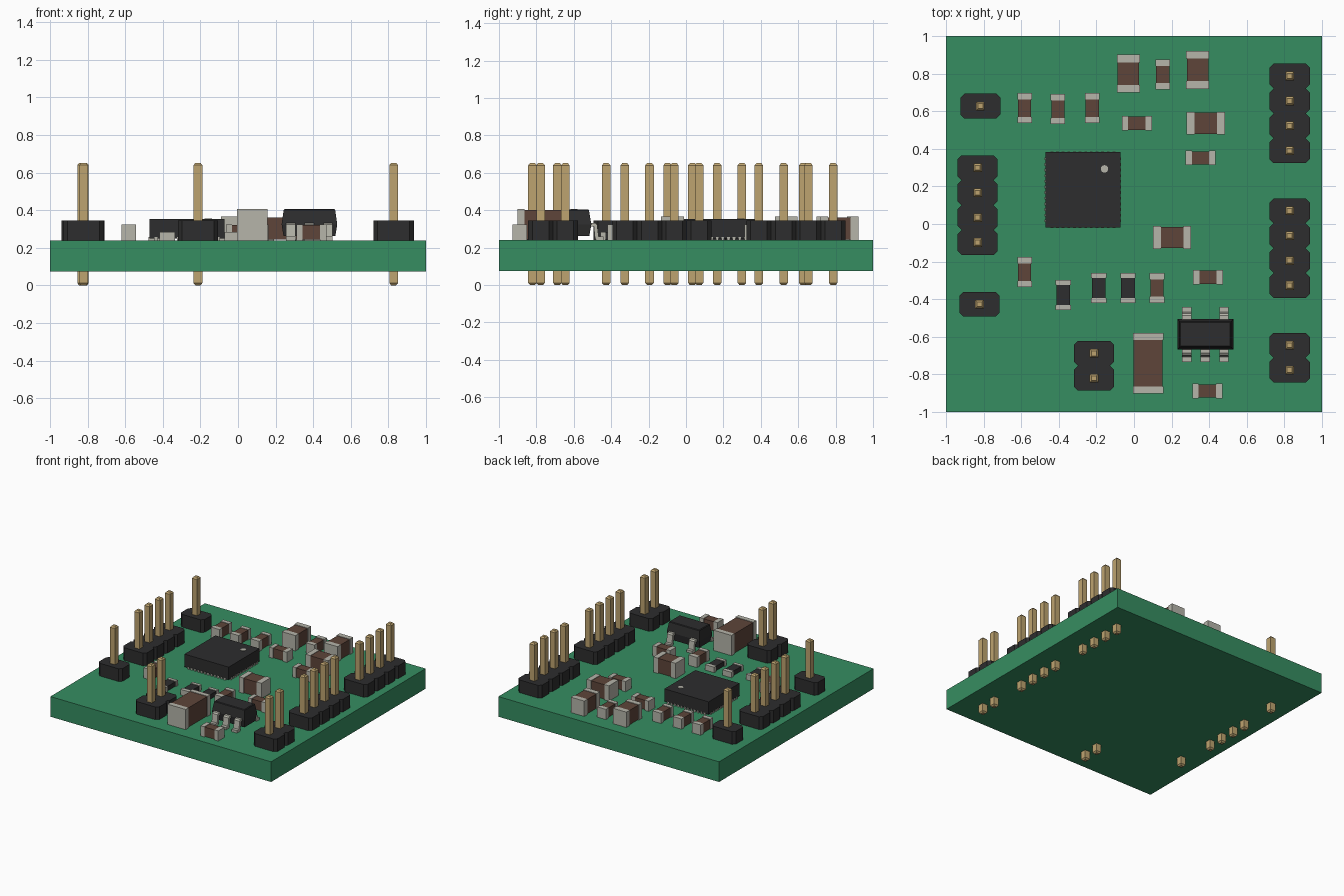
import bpy, bmesh, math
from mathutils import Matrix

cube = bpy.data.objects.get("Cube")
if cube:
    bpy.data.objects.remove(cube, do_unlink=True)


def material(name, rgb):
    lin = [((c / 255 + 0.055) / 1.055) ** 2.4 for c in rgb] + [1.0]
    m = bpy.data.materials.new(name)
    m.diffuse_color = lin
    m.use_nodes = True
    bsdf = next(n for n in m.node_tree.nodes if n.type == 'BSDF_PRINCIPLED')
    bsdf.inputs["Base Color"].default_value = lin
    return m


GREEN = material("board green", (54, 141, 97))
BLACK = material("plastic black", (45, 45, 46))
GOLD = material("pin gold", (190, 164, 112))
SILVER = material("solder silver", (182, 181, 170))
BROWN = material("ceramic brown", (94, 69, 58))

BOARD_BOTTOM, BOARD_TOP = 0.075, 0.24
PITCH = 0.1325


def finish(bm, name, mats):
    bmesh.ops.recalc_face_normals(bm, faces=bm.faces)
    me = bpy.data.meshes.new(name)
    bm.to_mesh(me)
    bm.free()
    for m in mats:
        me.materials.append(m)
    ob = bpy.data.objects.new(name, me)
    bpy.context.collection.objects.link(ob)
    return ob


def add_box(bm, x, y, z0, z1, sx, sy, mat=0):
    """Box by centre, height range and size."""
    mtx = Matrix.Translation((x, y, (z0 + z1) / 2)) @ Matrix.Diagonal((sx, sy, z1 - z0, 1))
    verts = bmesh.ops.create_cube(bm, size=1, matrix=mtx)["verts"]
    for f in {f for v in verts for f in v.link_faces}:
        f.material_index = mat


def add_loft(bm, x, y, rings):
    """Rectangular rings (z, half x, half y) joined and capped."""
    loops = [[bm.verts.new((x + sx * hx, y + sy * hy, z))
              for sx, sy in ((-1, -1), (1, -1), (1, 1), (-1, 1))] for z, hx, hy in rings]
    for a, b in zip(loops, loops[1:]):
        for i in range(4):
            j = (i + 1) % 4
            bm.faces.new((a[i], a[j], b[j], b[i]))
    bm.faces.new(loops[0][::-1])
    bm.faces.new(loops[-1])


def add_prism(bm, pts, offset):
    """Outline of 3D points extruded along an offset."""
    f = bm.faces.new([bm.verts.new(p) for p in pts])
    new = bmesh.ops.extrude_face_region(bm, geom=[f], use_keep_orig=True)["geom"]
    bmesh.ops.translate(bm, vec=offset, verts=[v for v in new if isinstance(v, bmesh.types.BMVert)])


# Circuit board
bm = bmesh.new()
add_box(bm, 0, 0, BOARD_BOTTOM, BOARD_TOP, 2, 2)
finish(bm, "circuit_board", [GREEN])


# Pin headers: notched housing and square pins with tapered tips
def header(name, x, y_top, count):
    w, h, c = 0.107, PITCH / 2, 0.022
    right, left = [], []
    for i in range(count):
        y = y_top - i * PITCH
        for dx, dy in ((w - c, h), (w, h - c), (w, c - h), (w - c, -h)):
            if i and dy == h:
                continue
            right.append((x + dx, y + dy, BOARD_TOP))
            left.append((x - dx, y + dy, BOARD_TOP))
    bm = bmesh.new()
    add_prism(bm, right + left[::-1], (0, 0, 0.104))
    finish(bm, name + "_housing", [BLACK])
    bm = bmesh.new()
    r, t = 0.023, 0.013
    for i in range(count):
        add_loft(bm, x, y_top - i * PITCH,
                 [(0, t, t), (0.012, r, r), (0.64, r, r), (0.652, t, t)])
    finish(bm, name + "_pins", [GOLD])


header("left_back_header", -0.817, 0.627, 1)
header("left_middle_header", -0.832, 0.299, 4)
header("left_front_header", -0.822, -0.427, 1)
header("front_header", -0.213, -0.688, 2)
header("right_back_header", 0.828, 0.787, 4)
header("right_middle_header", 0.828, 0.07, 4)
header("right_front_header", 0.828, -0.645, 2)


# Chip parts: a body between two metal end caps
def chip_part(name, x, y, along_x, length, width, height, end, body):
    bm = bmesh.new()
    top = BOARD_TOP + height
    inset = 0.004

    def part(offset, z0, z1, size, wide, mat):
        if along_x:
            add_box(bm, x + offset, y, z0, z1, size, wide, mat)
        else:
            add_box(bm, x, y + offset, z0, z1, wide, size, mat)

    part(0, BOARD_TOP + inset, top - inset, length - 2 * end, width - 2 * inset, 0)
    for s in (-1, 1):
        part(s * (length - end) / 2, BOARD_TOP, top, end, width, 1)
    finish(bm, name, [body, SILVER])


# Size classes: length, width, height, end cap length
SMALL = (0.16, 0.078, 0.084, 0.034)
MEDIUM = (0.203, 0.122, 0.126, 0.042)
LARGE = (0.322, 0.163, 0.166, 0.038)
FLAT = (0.16, 0.081, 0.045, 0.027)

capacitors = [
    (-0.03, 0.80, False, MEDIUM), (0.338, 0.82, False, MEDIUM),
    (0.382, 0.536, True, MEDIUM), (0.203, -0.072, True, MEDIUM),
    (0.153, 0.795, False, SMALL), (-0.582, 0.616, False, SMALL),
    (-0.405, 0.611, False, SMALL), (-0.222, 0.616, False, SMALL),
    (0.015, 0.536, True, SMALL), (0.354, 0.352, True, SMALL),
    (-0.582, -0.256, False, SMALL), (0.122, -0.341, False, SMALL),
    (0.394, -0.283, True, SMALL), (0.39, -0.888, True, SMALL),
    (0.075, -0.741, False, LARGE),
]
for i, (x, y, along, size) in enumerate(capacitors):
    chip_part(f"capacitor_{i + 1}", x, y, along, *size, BROWN)
for i, (x, y) in enumerate([(-0.376, -0.378), (-0.187, -0.341), (-0.032, -0.341)]):
    chip_part(f"resistor_{i + 1}", x, y, False, *FLAT, BLACK)

# Main square chip with edge contacts and a corner dot
CX, CY, HALF = -0.272, 0.182, 0.2
bm = bmesh.new()
add_box(bm, CX, CY, 0.25, 0.354, 2 * HALF, 2 * HALF)
finish(bm, "main_chip", [BLACK])
bm = bmesh.new()
for i in range(12):
    o = (i - 5.5) * 0.03
    for s in (-1, 1):
        add_box(bm, CX + o, CY + s * (HALF - 0.02), BOARD_TOP, 0.257, 0.015, 0.046)
        add_box(bm, CX + s * (HALF - 0.02), CY + o, BOARD_TOP, 0.257, 0.046, 0.015)
finish(bm, "main_chip_contacts", [SILVER])
bm = bmesh.new()
bmesh.ops.create_cone(bm, cap_ends=True, segments=16, radius1=0.02, radius2=0.02, depth=0.004,
                      matrix=Matrix.Translation((-0.157, 0.293, 0.355)))
finish(bm, "main_chip_dot", [SILVER])

# Regulator: body with sloped sides and five bent leads
RX, RY = 0.38, -0.587
bm = bmesh.new()
add_loft(bm, RX, RY, [(0.262, 0.138, 0.07), (0.325, 0.148, 0.081), (0.4, 0.137, 0.068),
                      (0.405, 0.132, 0.063)])
finish(bm, "regulator_body", [BLACK])
bm = bmesh.new()
lead = [(0.06, 0.333), (0.1, 0.333), (0.112, 0.324), (0.12, 0.26), (0.146, 0.26),
        (0.146, 0.24), (0.108, 0.24), (0.1, 0.25), (0.094, 0.313), (0.06, 0.313)]
for side, xs in ((-1, (-0.099, 0, 0.099)), (1, (-0.099, 0.099))):
    for dx in xs:
        add_prism(bm, [(RX + dx - 0.025, RY + side * d, z) for d, z in lead], (0.05, 0, 0))
finish(bm, "regulator_leads", [SILVER])
